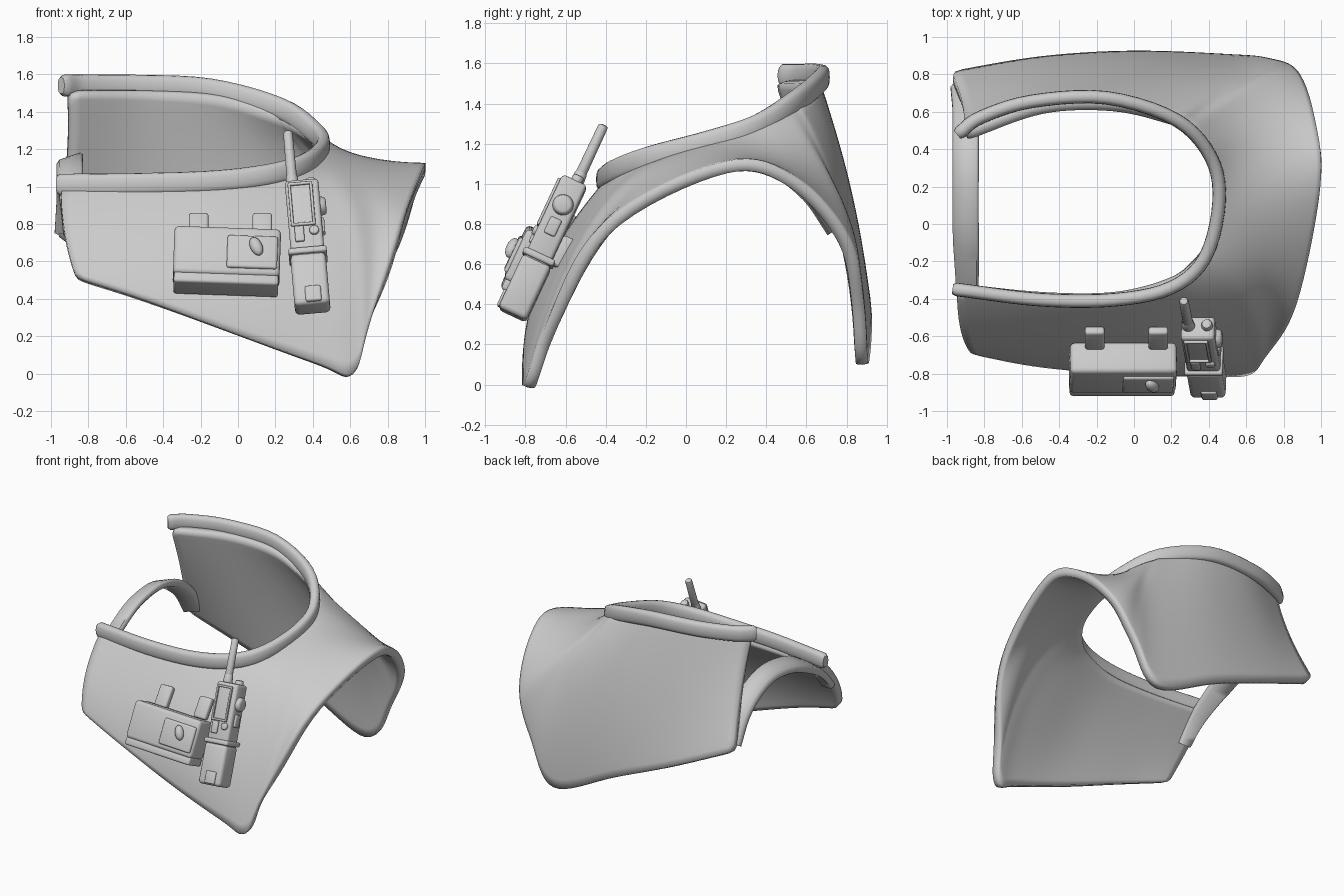
import bpy, bmesh, math
from mathutils import Vector, Matrix

if "Cube" in bpy.data.objects:
    bpy.data.objects.remove(bpy.data.objects["Cube"])

grey = bpy.data.materials.new("plain grey")
grey.diffuse_color = (0.6, 0.6, 0.6, 1)
grey.use_nodes = True
grey.node_tree.nodes["Principled BSDF"].inputs["Base Color"].default_value = grey.diffuse_color


def finish(name, bm, matrix=Matrix(), angle=40):
    bmesh.ops.transform(bm, matrix=matrix, verts=bm.verts)
    bmesh.ops.recalc_face_normals(bm, faces=bm.faces)
    me = bpy.data.meshes.new(name)
    bm.to_mesh(me)
    bm.free()
    me.materials.append(grey)
    ob = bpy.data.objects.new(name, me)
    bpy.context.collection.objects.link(ob)
    bpy.ops.object.select_all(action='DESELECT')
    ob.select_set(True)
    bpy.context.view_layer.objects.active = ob
    bpy.ops.object.shade_smooth_by_angle(angle=math.radians(angle))
    return ob


def box(name, frame, centre, size, bevel=0.015):
    bm = bmesh.new()
    bmesh.ops.create_cube(bm, size=1)
    bmesh.ops.scale(bm, vec=size, verts=bm.verts)
    bmesh.ops.bevel(bm, geom=bm.edges[:], offset=bevel, segments=3, profile=0.5, affect='EDGES')
    return finish(name, bm, frame @ Matrix.Translation(centre))


def rod(name, frame, centre, r1, r2, length, turn=Matrix(), bevel=0.01):
    bm = bmesh.new()
    bmesh.ops.create_cone(bm, cap_ends=True, segments=20, radius1=r1, radius2=r2, depth=length)
    rims = [e for e in bm.edges if abs(e.verts[0].co.z - e.verts[1].co.z) < 1e-5]
    bmesh.ops.bevel(bm, geom=rims, offset=bevel, segments=2, profile=0.5, affect='EDGES')
    return finish(name, bm, frame @ Matrix.Translation(centre) @ turn)


def smooth_path(pts, steps):
    """Catmull-Rom samples through the points."""
    p = [Vector(q) for q in pts]
    p = [2 * p[0] - p[1]] + p + [2 * p[-1] - p[-2]]
    out = []
    for i in range(1, len(p) - 2):
        a, b, c, d = p[i - 1:i + 3]
        for k in range(steps):
            t = k / steps
            out.append(0.5 * (2 * b + (c - a) * t + (2 * a - 5 * b + 4 * c - d) * t * t
                              + (3 * b - a - 3 * c + d) * t ** 3))
    return out + [p[-2]]


def skin(rings, closed):
    """Bridge equal rings of points; closed rings also get end caps."""
    bm = bmesh.new()
    vs = [[bm.verts.new(q) for q in ring] for ring in rings]
    n = len(vs[0])
    for a, b in zip(vs, vs[1:]):
        for j in range(n if closed else n - 1):
            k = (j + 1) % n
            bm.faces.new((a[j], a[k], b[k], b[j]))
    if closed:
        bm.faces.new(vs[0])
        bm.faces.new(vs[-1])
    return bm


# mantle: neck rim, middle and hem at stations from front left round to back left
stations = [
    ((-.95, -.36, 1.0), (-.93, -.57, .76), (-.87, -.70, .52)),
    ((-.5, -.41, 1.0), (-.5, -.64, .69), (-.5, -.77, .40)),
    ((-.1, -.41, 1.01), (0, -.69, .6), (0, -.81, .21)),
    ((.2, -.33, 1.06), (.38, -.64, .6), (.45, -.82, .05)),
    ((.32, -.23, 1.1), (.56, -.56, .69), (.62, -.81, .0)),
    ((.39, -.12, 1.13), (.65, -.43, .85), (.70, -.72, .25)),
    ((.43, 0, 1.17), (.70, -.17, 1.04), (.87, -.44, .79)),
    ((.45, .17, 1.22), (.72, .17, 1.15), (1.0, .2, 1.12)),
    ((.42, .36, 1.29), (.70, .50, 1.12), (.97, .56, 1.03)),
    ((.33, .48, 1.36), (.66, .74, .98), (.88, .82, .72)),
    ((.27, .54, 1.39), (.59, .79, .87), (.72, .89, .40)),
    ((.2, .58, 1.42), (.46, .82, .80), (.52, .91, .09)),
    ((-.1, .66, 1.5), (-.02, .83, .95), (0, .93, .32)),
    ((-.5, .65, 1.52), (-.5, .77, 1.05), (-.5, .90, .53)),
    ((-.92, .5, 1.52), (-.92, .64, 1.15), (-.98, .82, .75))]
rows = [smooth_path([s[k] for s in stations], 4) for k in range(3)]
grid = []
for a, m, b in zip(*rows):
    grid.append([a * (1 - t) * (1 - 2 * t) + m * 4 * t * (1 - t) + b * t * (2 * t - 1)
                 for t in (i / 10 for i in range(11))])
mantle = finish("mantle", skin(grid, False), angle=60)
probe = mantle.data.polygons[len(mantle.data.polygons) // 4]
outward = probe.normal.dot(probe.center - Vector((0, .1, .3))) > 0
sol = mantle.modifiers.new("cloth_thickness", 'SOLIDIFY')
sol.thickness = 0.065
sol.offset = -1 if outward else 1
sol.edge_crease_outer = sol.edge_crease_inner = 0.5
sub = mantle.modifiers.new("soft_edges", 'SUBSURF')
sub.levels = sub.render_levels = 1

# collar: tall rounded tube along the neck rim
neck = smooth_path([(-.95, -.35, 1.01), (-.5, -.405, 1.015), (-.1, -.405, 1.03), (.2, -.34, 1.07),
                    (.38, -.18, 1.13), (.455, .12, 1.21), (.41, .36, 1.29), (.22, .56, 1.42),
                    (-.15, .675, 1.52), (-.55, .655, 1.54), (-.82, .57, 1.54), (-.93, .49, 1.54)], 5)


def tube_ring(i, scale=1.0, push=0.0):
    d = (neck[min(i + 1, len(neck) - 1)] - neck[max(i - 1, 0)]).normalized()
    side = d.cross(Vector((0, 0, 1))).normalized()
    up = side.cross(d)
    ring = []
    for k in range(16):
        c, s = math.cos(k * math.pi / 8), math.sin(k * math.pi / 8)
        ring.append(neck[i] + d * push
                    + side * math.copysign(abs(c) ** .75, c) * .036 * scale
                    + up * math.copysign(abs(s) ** .75, s) * .058 * scale)
    return ring


last = len(neck) - 1
rings = [tube_ring(0, .75, -.02)] + [tube_ring(i) for i in range(last + 1)] + [tube_ring(last, .75, .02)]
finish("collar", skin(rings, True), angle=50)

# shoulder strap: band arching from under the front panel to the back panel on the open side
arch = smooth_path([(-.885, -.50, .75), (-.89, -.38, .89), (-.895, -.2, 1.01), (-.9, 0, 1.1),
                    (-.9, .25, 1.135), (-.9, .45, 1.08), (-.9, .62, .95), (-.91, .745, .77)], 4)
bands = []
for i, p in enumerate(arch):
    d = (arch[min(i + 1, len(arch) - 1)] - arch[max(i - 1, 0)]).normalized()
    n = Vector((1, 0, 0)).cross(d)
    grow = min(1, i / 10)
    wide = (Vector((1, 0, 0)) + n * .35 * grow) * (.05 + .02 * grow)
    bands.append([p + wide * c + n * .028 * s for c, s in
                  ((-1, -.4), (-1, .4), (-.8, 1), (.8, 1), (1, .4), (1, -.4), (.8, -1), (-.8, -1))])
finish("shoulder_strap", skin(bands, True), angle=60)

# pouch leaning against the front panel
lean = Matrix.Rotation(math.radians(-25), 4, 'X')
pouch = Matrix.Translation((-.06, -.775, .61)) @ Matrix.Rotation(math.radians(2), 4, 'Y') @ lean
box("pouch_body", pouch, (0, 0, .015), (.57, .18, .28), .025)
box("pouch_base", pouch, (0, .003, -.145), (.56, .17, .06), .015)
box("pouch_front_panel", pouch, (.135, -.092, .005), (.27, .028, .19), .013)
bm = bmesh.new()
bmesh.ops.create_uvsphere(bm, u_segments=16, v_segments=10, radius=1)
bmesh.ops.scale(bm, vec=(.033, .03, .055), verts=bm.verts)
finish("pouch_button", bm, pouch @ Matrix.Translation((.155, -.115, .03)) @ Matrix.Rotation(math.radians(-25), 4, 'Y'))
for x in (-.21, .13):
    loop = Matrix.Translation((x, -.61, .785)) @ Matrix.Rotation(math.radians(-35), 4, 'X')
    box("pouch_loop", loop, (0, 0, 0), (.105, .05, .16), .015)

# handheld radio in its holster
radio = Matrix.Translation((.37, -.71, .68)) @ Matrix.Rotation(math.radians(-5), 4, 'Y') @ lean
box("radio_body", radio, (0, 0, .14), (.18, .135, .46), .02)
box("radio_holster", radio, (0, 0, -.22), (.19, .155, .30), .025)
box("holster_band", radio, (0, 0, -.055), (.205, .17, .035), .012)
box("holster_front_tab", radio, (.01, -.075, -.315), (.085, .03, .09), .01)
box("holster_clip", radio, (0, .10, .02), (.10, .07, .16), .015)
# screen frame built from four bars
for x in (-.068, .048):
    box("screen_frame_side", radio, (x, -.07, .22), (.016, .022, .25), .005)
for z in (.10, .34):
    box("screen_frame_end", radio, (-.01, -.07, z), (.13, .022, .016), .005)
box("talk_key", radio, (-.035, -.07, .045), (.05, .025, .09), .008)
facing = Matrix.Rotation(math.pi / 2, 4, 'X')
sideways = Matrix.Rotation(math.pi / 2, 4, 'Y')
rod("round_key", radio, (.045, -.07, .06), .028, .024, .03, facing, .006)
rod("side_knob", radio, (.09, 0, .23), .06, .045, .06, sideways, .012)
box("side_key", radio, (.088, 0, .11), (.03, .06, .09), .01)
rod("top_dial", radio, (.05, .01, .375), .032, .028, .05)
rod("antenna_base", radio, (-.05, .01, .39), .036, .03, .08)
rod("antenna", radio, (-.05, .01, .53), .028, .025, .32, bevel=.014)
